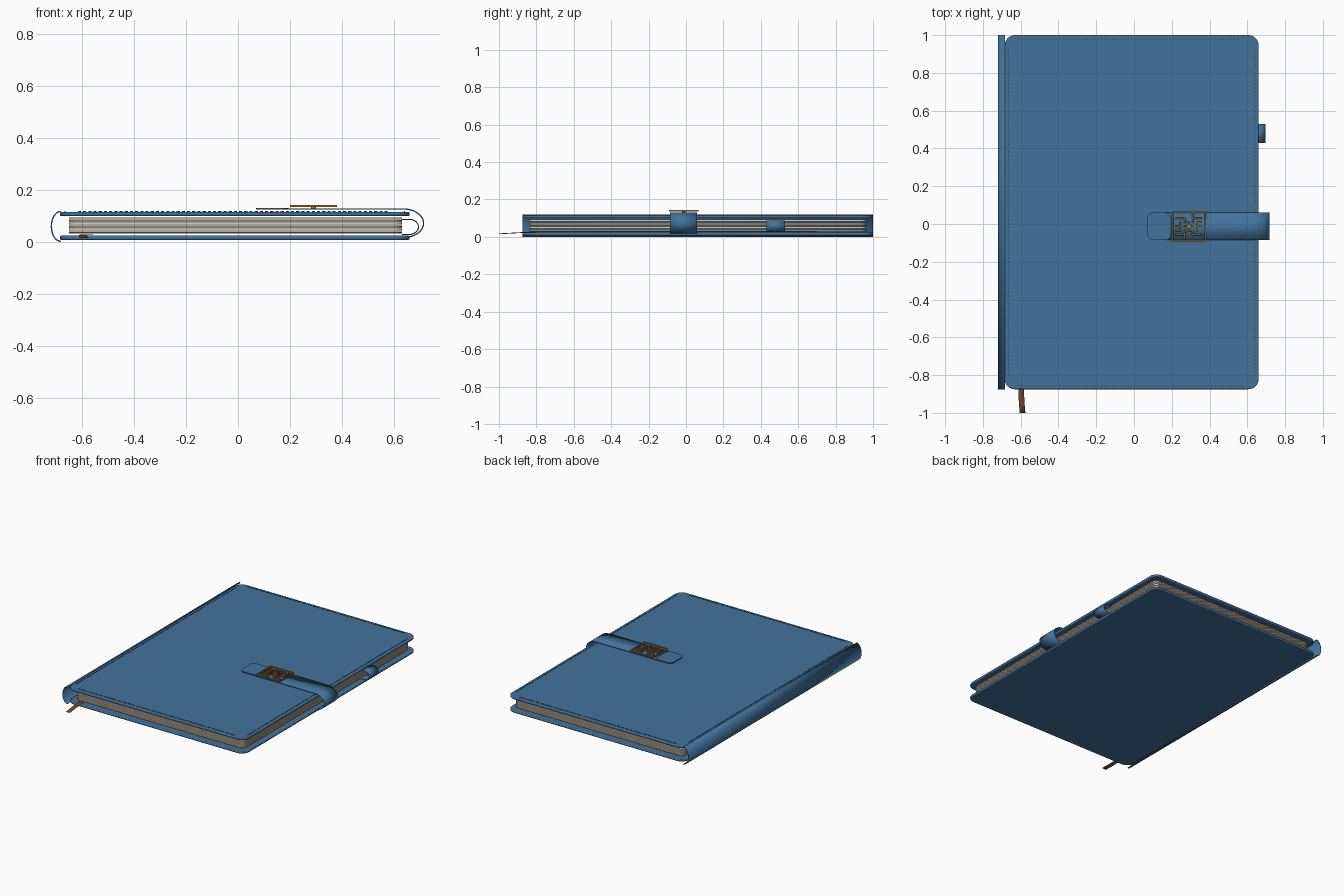
import bpy, bmesh, math
from mathutils import Matrix

old = bpy.data.objects.get("Cube")
if old:
    bpy.data.objects.remove(old, do_unlink=True)


def material(name, rgb):
    m = bpy.data.materials.new(name)
    m.use_nodes = True
    color = (*rgb, 1)
    m.diffuse_color = color
    m.node_tree.nodes["Principled BSDF"].inputs["Base Color"].default_value = color
    return m


BLUE = material("blue leather", (0.055, 0.17, 0.33))
THREAD = material("dark blue thread", (0.03, 0.095, 0.19))
PAPER = material("cream paper", (0.68, 0.58, 0.43))
BROWN = material("brown ribbon", (0.17, 0.075, 0.035))
GOLD = material("antique gold", (0.36, 0.18, 0.04))


def finish(name, bm, mat):
    bmesh.ops.recalc_face_normals(bm, faces=bm.faces)
    me = bpy.data.meshes.new(name)
    bm.to_mesh(me)
    bm.free()
    me.materials.append(mat)
    ob = bpy.data.objects.new(name, me)
    bpy.context.collection.objects.link(ob)
    return ob


def smooth(ob):
    bpy.ops.object.select_all(action='DESELECT')
    ob.select_set(True)
    bpy.context.view_layer.objects.active = ob
    bpy.ops.object.shade_smooth_by_angle(angle=math.radians(40))


def add_box(bm, x0, x1, y0, y1, z0, z1):
    mid = Matrix.Translation(((x0 + x1) / 2, (y0 + y1) / 2, (z0 + z1) / 2))
    size = Matrix.Diagonal((x1 - x0, y1 - y0, z1 - z0, 1))
    bmesh.ops.create_cube(bm, size=1, matrix=mid @ size)


def add_slab(bm, x0, x1, y0, y1, z0, z1, r, steps=8):
    """Upright prism with a rounded rectangle outline."""
    corners = [(x1 - r, y1 - r), (x0 + r, y1 - r), (x0 + r, y0 + r), (x1 - r, y0 + r)]
    verts = []
    for q, (cx, cy) in enumerate(corners):
        for i in range(steps + 1):
            a = math.pi / 2 * (q + i / steps)
            verts.append(bm.verts.new((cx + r * math.cos(a), cy + r * math.sin(a), z0)))
    base = bm.faces.new(verts)
    top = bmesh.ops.extrude_face_region(bm, geom=[base], use_keep_orig=True)
    bmesh.ops.translate(bm, vec=(0, 0, z1 - z0),
                        verts=[v for v in top["geom"] if isinstance(v, bmesh.types.BMVert)])


def slab(name, mat, *dims, bevel=0):
    bm = bmesh.new()
    add_slab(bm, *dims)
    ob = finish(name, bm, mat)
    if bevel:
        mod = ob.modifiers.new("soft edge", 'BEVEL')
        mod.width, mod.segments = bevel, 3
    smooth(ob)
    return ob


def band(name, mat, path, side, thickness):
    """Thin strip: path points swept by the side vector."""
    bm = bmesh.new()
    rows = [(bm.verts.new(p), bm.verts.new([a + b for a, b in zip(p, side)])) for p in path]
    for (a, b), (c, d) in zip(rows, rows[1:]):
        bm.faces.new((a, b, d, c))
    ob = finish(name, bm, mat)
    mod = ob.modifiers.new("thickness", 'SOLIDIFY')
    mod.thickness, mod.offset = thickness, 0
    smooth(ob)
    return ob


def arc(cx, cz, rx, rz, a0, a1, y, n=20):
    angles = [math.radians(a0 + (a1 - a0) * i / n) for i in range(n + 1)]
    return [(cx + rx * math.cos(a), y, cz + rz * math.sin(a)) for a in angles]


# Covers
LEFT, RIGHT, FRONT, BACK = -0.685, 0.66, -0.875, 1.0
slab("bottom_cover", BLUE, LEFT, RIGHT, FRONT, BACK, 0.008, 0.024, 0.055, bevel=0.005)
slab("top_cover", BLUE, LEFT, RIGHT, FRONT, BACK, 0.1, 0.116, 0.055, bevel=0.005)

# Curved spine
band("spine", BLUE, arc(-0.682, 0.06, 0.036, 0.0575, 90, 270, FRONT), (0, BACK - FRONT, 0), 0.005)

# Stack of pages
bm = bmesh.new()
sheets, low, high = 14, 0.03, 0.095
pitch = (high - low) / sheets
for i in range(sheets):
    z = low + i * pitch
    add_slab(bm, -0.65, 0.63, -0.84, 0.965, z, z + pitch * 0.72, 0.035)
smooth(finish("pages", bm, PAPER))

# Stitching round the top cover
bm = bmesh.new()
inset, pitch, half, wide = 0.02, 0.02, 0.006, 0.002
z0, z1 = 0.115, 0.1185
for i in range(int((BACK - FRONT - 0.13) / pitch)):
    y = FRONT + 0.075 + i * pitch
    for x in (LEFT + inset, RIGHT - inset):
        add_box(bm, x - wide, x + wide, y - half, y + half, z0, z1)
for i in range(int((RIGHT - LEFT - 0.13) / pitch)):
    x = LEFT + 0.075 + i * pitch
    for y in (FRONT + inset, BACK - inset):
        add_box(bm, x - half, x + half, y - wide, y + wide, z0, z1)
finish("stitching", bm, THREAD)

# Closing strap with rounded tip
S0, S1 = -0.085, 0.06
bend = arc(0.635, 0.072, 0.079, 0.055, 90, -70, S0)
band("strap", BLUE, [(0.17, S0, 0.127)] + bend + [(0.645, S0, 0.018)], (0, S1 - S0, 0), 0.005)
slab("strap_tip", BLUE, 0.07, 0.195, S0, S1, 0.125, 0.131, 0.03)

# Pen loop
loop = arc(0.66, 0.058, 0.034, 0.029, 90, -90, 0.43)
band("pen_loop", BLUE, [(0.63, 0.43, 0.087)] + loop + [(0.63, 0.43, 0.029)], (0, 0.1, 0), 0.004)

# Clasp: square frame filled with fretwork
bm = bmesh.new()
X0, X1, Y0, Y1, T = 0.2, 0.38, -0.092, 0.067, 0.008
Z0, Z1 = 0.135, 0.143
for x in (X0, X1 - T):
    add_box(bm, x, x + T, Y0, Y1, Z0, Z1)
for y in (Y0, Y1 - T):
    add_box(bm, X0, X1, y, y + T, Z0, Z1)
cx, cy, step = (X0 + X1) / 2, (Y0 + Y1) / 2, 0.022
bars = [(-3, 2, -1, 2), (-1, 1, -1, 2), (-3, 0, -2, 0), (-2, 0, -2, 1), (1, 1, 1, 3),
        (1, 2, 3, 2), (2, 0, 2, 1), (2, 1, 3, 1), (0, 0, 1, 0), (0, 0, 0, 1), (-1, 1, 0, 1)]
for a, b, c, d in bars:
    for s in (1, -1):
        xs = sorted((cx + s * a * step, cx + s * c * step))
        ys = sorted((cy + s * b * step, cy + s * d * step))
        add_box(bm, xs[0] - T / 2, xs[1] + T / 2, ys[0] - T / 2, ys[1] + T / 2, Z0, Z1)
finish("clasp", bm, GOLD)
# Post joining clasp and strap
slab("clasp_post", GOLD, cx - 0.01, cx + 0.01, cy - 0.01, cy + 0.01, 0.127, Z0 + 0.001, 0.009)

# Page marker ribbon
path = []
for i in range(41):
    t = i / 40
    y = -1 + 1.7 * t
    path.append((-0.6 + 0.012 * math.sin(y * 9), y, 0.0265 if y > -0.8 else 0.0265 - 0.055 * (-0.8 - y)))
band("ribbon_marker", BROWN, path, (0.03, 0, 0.002), 0.002)
